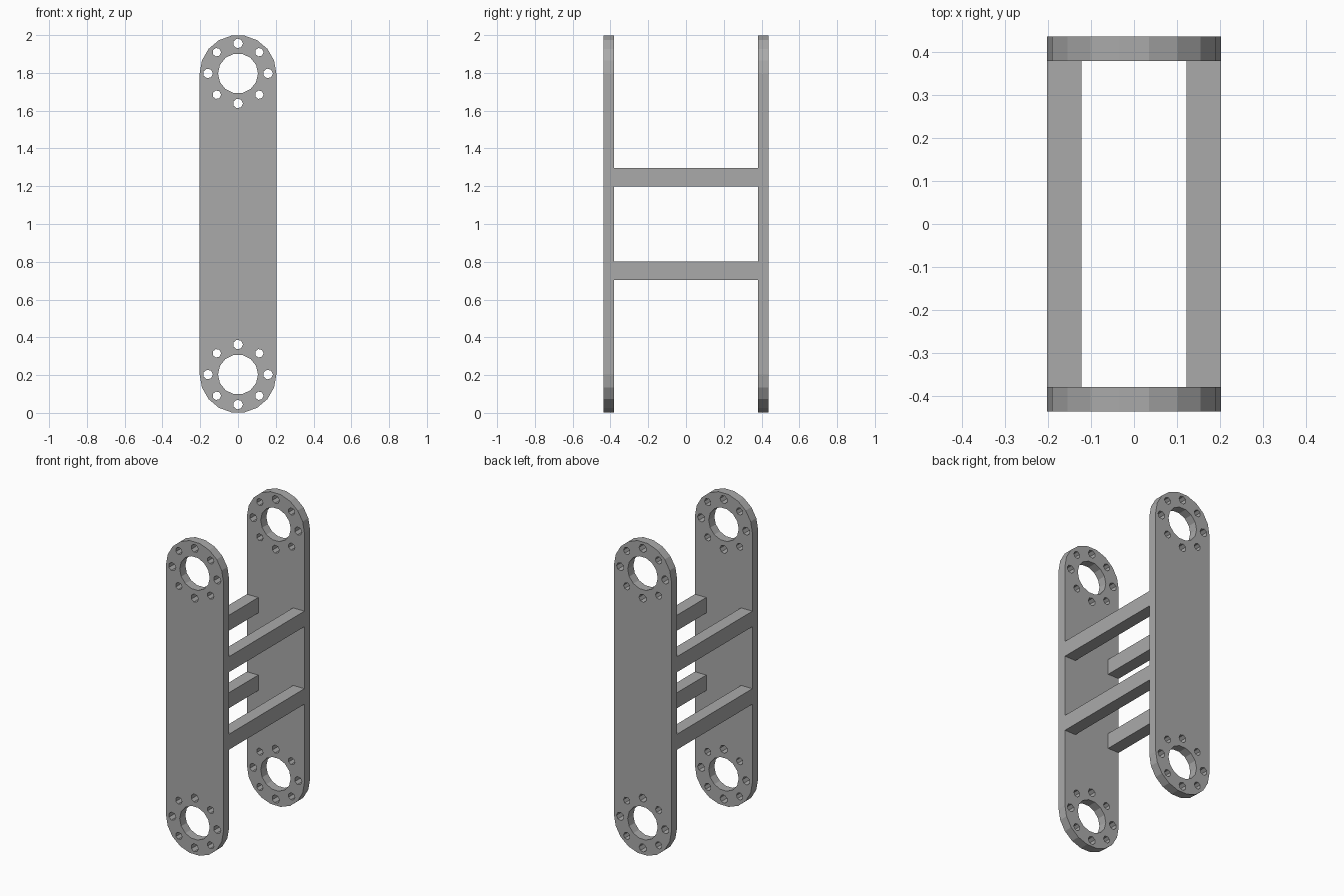
import bpy, bmesh
from math import sin, cos, pi
from mathutils import Matrix

cube = bpy.data.objects.get("Cube")
if cube:
    bpy.data.objects.remove(cube)

grey = bpy.data.materials.new("plain_grey")
grey.use_nodes = True
grey.diffuse_color = (0.4, 0.4, 0.4, 1)
grey.node_tree.nodes["Principled BSDF"].inputs["Base Color"].default_value = (0.4, 0.4, 0.4, 1)

R = 0.2          # half width and end radius
Y_IN, Y_OUT = 0.38, 0.437
ENDS = (0.203, 1.797)


def circle(cx, cz, r, n):
    return [(cx + r * cos(2 * pi * i / n), cz + r * sin(2 * pi * i / n)) for i in range(n)]


def add_object(name, mesh):
    mesh.materials.clear()
    mesh.materials.append(grey)
    obj = bpy.data.objects.new(name, mesh)
    bpy.context.collection.objects.link(obj)
    return obj


def plate_mesh():
    # Rounded outline, then bearing holes and their rings of bolt holes
    n = 9
    top = [(0.203 * cos(pi * i / n), ENDS[1] + 0.203 * sin(pi * i / n)) for i in range(n + 1)]
    loops = [top + [(-x, 2 - z) for x, z in top]]
    for z in ENDS:
        loops.append(circle(0, z, 0.106, 14))
        for i, (bx, bz) in enumerate(circle(0, z, 0.159, 8)):
            loops.append(circle(bx, bz, 0.023 if i % 2 else 0.026, 7))

    curve = bpy.data.curves.new("plate_profile", "CURVE")
    curve.dimensions = "2D"
    curve.fill_mode = "BOTH"
    curve.extrude = (Y_OUT - Y_IN) / 2
    for pts in loops:
        spline = curve.splines.new("POLY")
        spline.points.add(len(pts) - 1)
        for p, (x, z) in zip(spline.points, pts):
            p.co = (x, z, 0, 1)
        spline.use_cyclic_u = True
        spline.use_smooth = False

    # Turn the extruded profile upright and weld it
    helper = bpy.data.objects.new("plate_profile", curve)
    mesh = bpy.data.meshes.new_from_object(helper)
    bpy.data.objects.remove(helper)
    bm = bmesh.new()
    bm.from_mesh(mesh)
    bmesh.ops.rotate(bm, matrix=Matrix.Rotation(pi / 2, 3, "X"), verts=bm.verts)
    bmesh.ops.remove_doubles(bm, verts=bm.verts, dist=0.0001)
    bmesh.ops.dissolve_limit(bm, angle_limit=0.01, verts=bm.verts, edges=bm.edges)
    bmesh.ops.recalc_face_normals(bm, faces=bm.faces)
    for f in bm.faces:
        f.smooth = False
    bm.to_mesh(mesh)
    bm.free()
    return mesh


# Side plates
plate = plate_mesh()
for name, side in (("front_plate", -1), ("back_plate", 1)):
    add_object(name, plate).location.y = side * (Y_IN + Y_OUT) / 2

# Cross bars along both edges, at two heights
for level, z in (("lower", 0.753), ("upper", 1.248)):
    for side, sx in (("left", 1), ("right", -1)):
        bm = bmesh.new()
        bmesh.ops.create_cube(bm, size=1)
        bmesh.ops.scale(bm, vec=(0.08, 2 * Y_IN, 0.099), verts=bm.verts)
        mesh = bpy.data.meshes.new("bar")
        bm.to_mesh(mesh)
        bm.free()
        add_object(f"{level}_{side}_bar", mesh).location = (sx * 0.163, 0, z)
